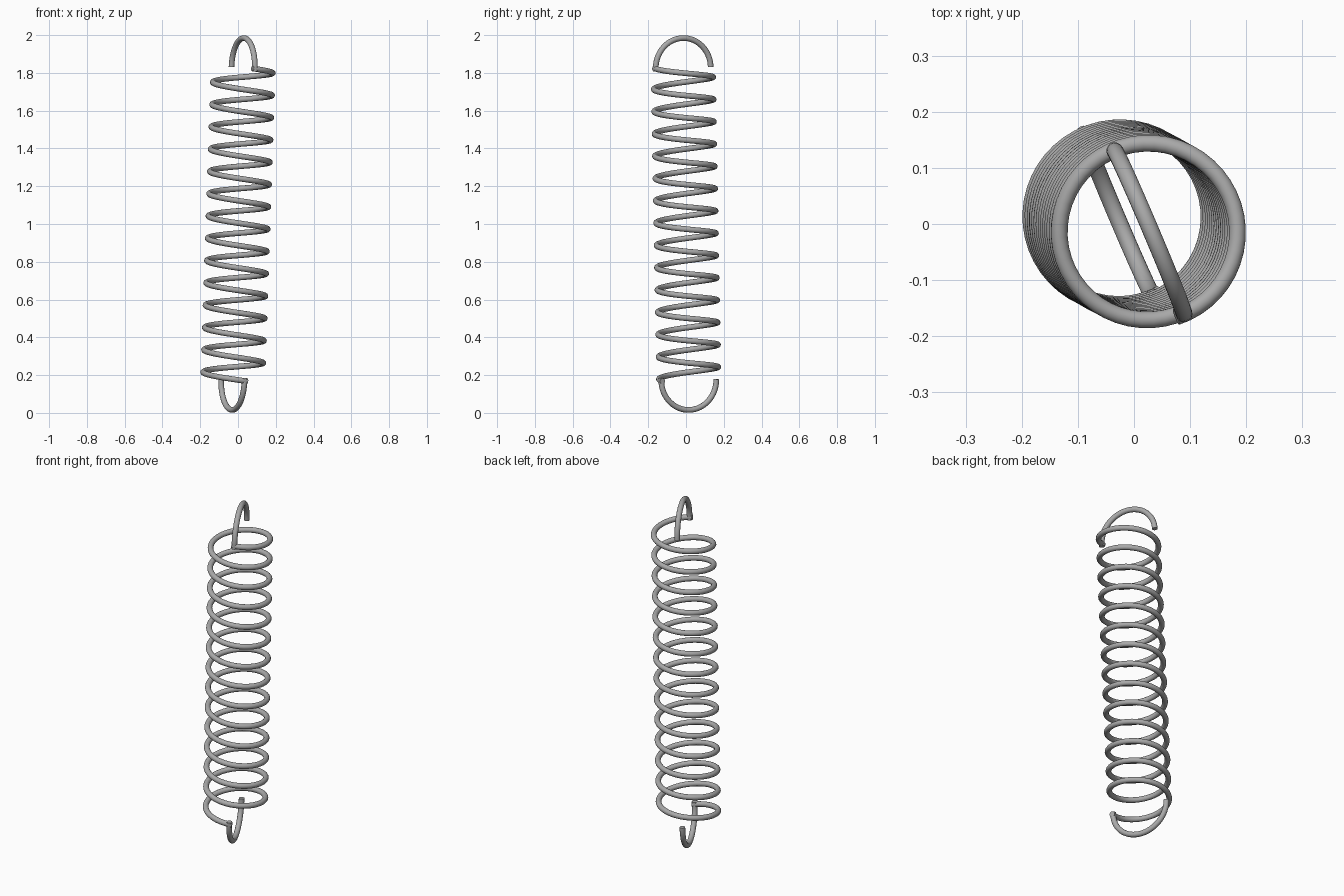
import bpy
from math import cos, sin, pi, radians
from mathutils import Vector, Matrix

cube = bpy.data.objects.get("Cube")
if cube:
    bpy.data.objects.remove(cube, do_unlink=True)

COIL_R, WIRE_R = 0.158, 0.015
HALF, TURNS = 0.827, 14
START = radians(-67)

# Single steel colour
steel = bpy.data.materials.new("steel_grey")
steel.use_nodes = True
grey = (0.4, 0.4, 0.4, 1)
steel.diffuse_color = grey
steel.node_tree.nodes["Principled BSDF"].inputs["Base Color"].default_value = grey

# The whole spring leans slightly about its middle
axis = Vector((0.033, -0.018, 1)).normalized()
lean = Matrix.Translation((0, 0, 1)) @ Vector((0, 0, 1)).rotation_difference(axis).to_matrix().to_4x4()


def wire(name, points):
    """Round wire with flat ends swept along the points."""
    curve = bpy.data.curves.new(name, "CURVE")
    curve.dimensions = "3D"
    curve.bevel_depth = WIRE_R
    curve.bevel_resolution = 6
    curve.use_fill_caps = True
    spline = curve.splines.new("POLY")
    spline.points.add(len(points) - 1)
    for sp, p in zip(spline.points, points):
        sp.co = (*(lean @ p), 1)
    curve.materials.append(steel)
    obj = bpy.data.objects.new(name, curve)
    bpy.context.collection.objects.link(obj)
    bpy.ops.object.select_all(action="DESELECT")
    obj.select_set(True)
    bpy.context.view_layer.objects.active = obj
    bpy.ops.object.convert(target="MESH")
    bpy.ops.object.shade_smooth_by_angle(angle=radians(40))


# Coil, overrunning each end by one wire radius to square the corners
over = WIRE_R / COIL_R
sweep = TURNS * 2 * pi
steps = TURNS * 48
coil = []
for i in range(steps + 1):
    a = -over + (sweep + 2 * over) * i / steps
    z = HALF - 2 * HALF * a / sweep
    coil.append(Vector((COIL_R * cos(START + a), COIL_R * sin(START + a), z)))
wire("coil", coil)

# Half-round hooks spanning the coil at both ends
for name, side in (("top_hook", 1), ("bottom_hook", -1)):
    across = Vector((cos(START), sin(START), 0))
    up = Vector((0, 0, side))
    centre = up * HALF
    hook = [centre + across * COIL_R - up * WIRE_R]
    for i in range(33):
        a = pi * i / 32
        hook.append(centre + (across * cos(a) + up * sin(a)) * COIL_R)
    wire(name, hook)
